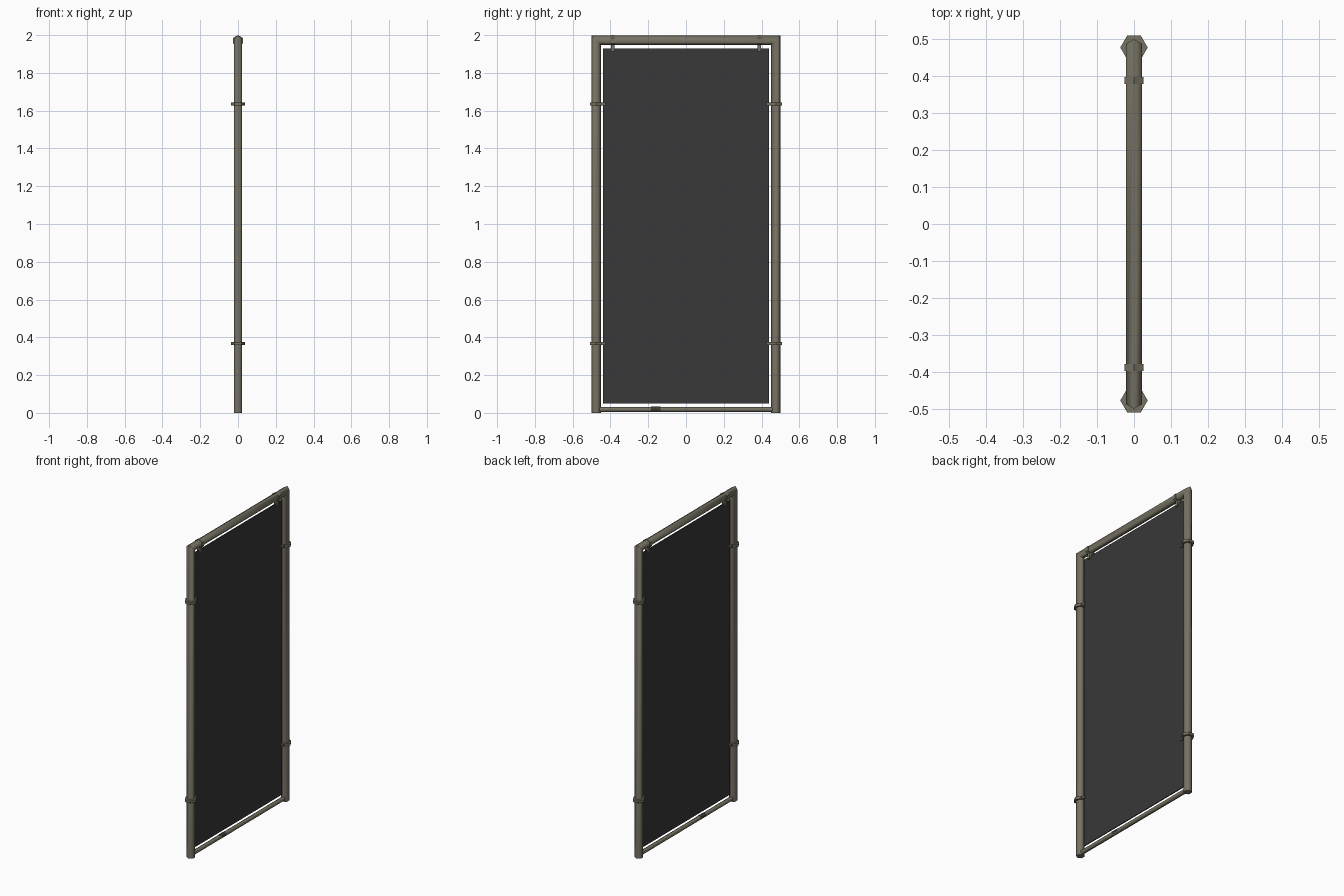
import bpy, math
from mathutils import Vector

if "Cube" in bpy.data.objects:
    bpy.data.objects.remove(bpy.data.objects["Cube"])


def material(name, rgb):
    m = bpy.data.materials.new(name)
    m.diffuse_color = (*rgb, 1)
    m.use_nodes = True
    m.node_tree.nodes["Principled BSDF"].inputs["Base Color"].default_value = m.diffuse_color
    return m


METAL = material("olive metal", (0.185, 0.168, 0.125))
DARK = material("dark sheet", (0.040, 0.040, 0.041))
CLASP = material("clasp shadow", (0.045, 0.042, 0.034))


def make(name, verts, faces, mat, smooth=False):
    me = bpy.data.meshes.new(name)
    me.from_pydata(verts, [], faces)
    me.materials.append(mat)
    ob = bpy.data.objects.new(name, me)
    bpy.context.collection.objects.link(ob)
    bpy.context.view_layer.objects.active = ob
    ob.select_set(True)
    bpy.ops.object.mode_set(mode='EDIT')
    bpy.ops.mesh.select_all(action='SELECT')
    bpy.ops.mesh.normals_make_consistent(inside=False)
    bpy.ops.object.mode_set(mode='OBJECT')
    if smooth:
        bpy.ops.object.shade_smooth_by_angle(angle=math.radians(65))
    ob.select_set(False)
    return ob


def loft(name, rings, mat, smooth=False):
    """Skin a list of equal rings and cap both ends."""
    n = len(rings[0])
    verts = [v for r in rings for v in r]
    faces = [(i * n + j, i * n + (j + 1) % n, (i + 1) * n + (j + 1) % n, (i + 1) * n + j)
             for i in range(len(rings) - 1) for j in range(n)]
    faces += [tuple(range(n)), tuple(range(len(verts) - n, len(verts)))]
    return make(name, verts, faces, mat, smooth)


def prism(name, centre, axis, length, r, mat, turn=0, smooth=False):
    """Hexagonal prism along y or z; turn=0 puts a corner on +x."""
    c = Vector(centre)
    rings = []
    for s in (-0.5, 0.5):
        ring = []
        for k in range(6):
            a = math.radians(turn + 60 * k)
            u, v = r * math.cos(a), r * math.sin(a)
            off = (u, v, s * length) if axis == 'z' else (u, s * length, v)
            ring.append(c + Vector(off))
        rings.append(ring)
    return loft(name, rings, mat, smooth)


def box(name, centre, size, mat):
    x, y, z = (s / 2 for s in size)
    c = Vector(centre)
    rings = [[c + Vector(p) for p in ((-x, -y, h), (x, -y, h), (x, y, h), (-x, y, h))]
             for h in (-z, z)]
    return loft(name, rings, mat)


# Mitred hexagonal tube: two posts and the top bar
R, Y, TOP = 0.0245, 0.475, 1.973
path = [((-Y, 0), (-1, 0)), ((-Y, TOP), (-1, 1)), ((Y, TOP), (1, 1)), ((Y, 0), (1, 0))]
hexa = [(R * math.cos(math.pi * k / 3), R * math.sin(math.pi * k / 3)) for k in range(6)]
loft("tube_frame", [[(x, p[0] + u * d[0], p[1] + u * d[1]) for u, x in hexa]
                    for p, d in path], METAL, True)

# Thinner bottom bar with a small dark clasp
prism("bottom_bar", (0, 0, 0.018), 'y', 0.93, 0.014, METAL, 30, True)
prism("bar_clasp", (0, -0.16, 0.019), 'y', 0.05, 0.0148, CLASP, 30, True)

# Hanging sheet
box("panel", (0, 0, 0.99), (0.006, 0.88, 1.88), DARK)

# Clips: hexagonal collar plus a tab gripping the sheet
for side in (-1, 1):
    for z in (0.368, 1.635):
        prism("post_clip", (0, side * 0.477, z), 'z', 0.016, 0.037, METAL)
        box("post_clip_tab", (0, side * 0.44, z), (0.022, 0.03, 0.016), METAL)
    prism("top_clip", (0, side * 0.388, 1.9705), 'y', 0.019, 0.0295, METAL, 30)
    box("top_clip_tab", (0, side * 0.388, 1.932), (0.022, 0.019, 0.036), METAL)
